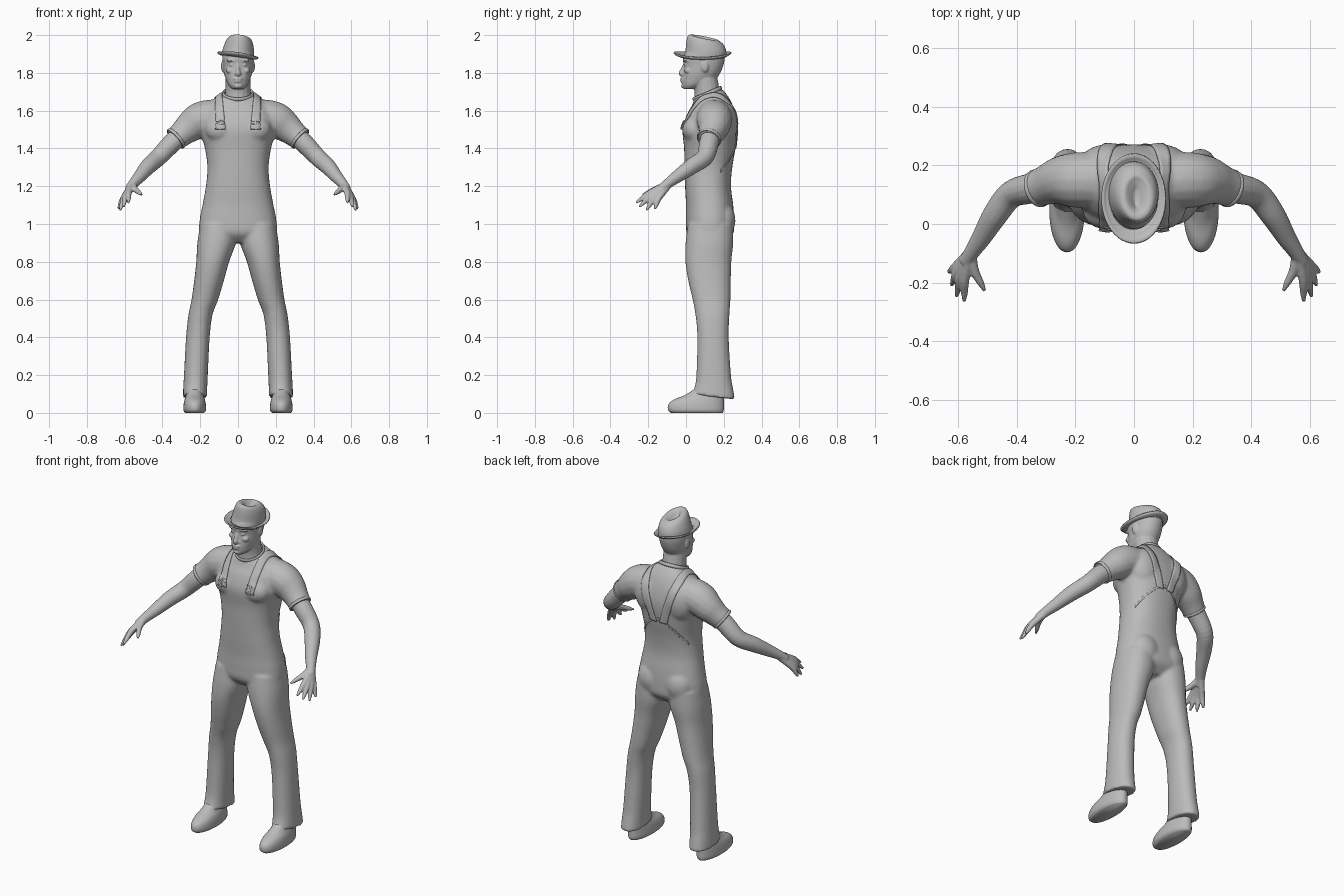
import bpy, bmesh, math
from mathutils import Vector, Matrix

cube = bpy.data.objects.get("Cube")
if cube:
    bpy.data.objects.remove(cube)

grey = bpy.data.materials.new("plain_grey")
grey.use_nodes = True
grey.diffuse_color = (0.5, 0.5, 0.5, 1)
grey.node_tree.nodes["Principled BSDF"].inputs["Base Color"].default_value = (0.5, 0.5, 0.5, 1)


def spline(keys, n=5):
    """Smooth curve through tuples of any length."""
    k = [Vector(p) for p in keys]
    out = []
    for i in range(len(k) - 1):
        a, b, c, d = k[max(i - 1, 0)], k[i], k[i + 1], k[min(i + 2, len(k) - 1)]
        for j in range(n):
            t = j / n
            out.append(b + (c - a) * (t / 2) + (a * 2 - b * 5 + c * 4 - d) * (t * t / 2)
                       + (b * 3 - a - c * 3 + d) * (t ** 3 / 2))
    return out + [k[-1]]


def skin(bm, rings, caps=True):
    loops = [[bm.verts.new(p) for p in ring] for ring in rings]
    n = len(loops[0])
    for a, b in zip(loops, loops[1:]):
        for i in range(n):
            bm.faces.new((a[i], a[(i + 1) % n], b[(i + 1) % n], b[i]))
    if caps:
        bm.faces.new(loops[0][::-1])
        bm.faces.new(loops[-1])


def stack(bm, keys, side=1, power=2.3, n=5):
    """Loft of level sections (z, x0, x1, y0, y1, tilt)."""
    rings = []
    for z, x0, x1, y0, y1, tilt in spline(keys, n):
        ring = []
        for i in range(40):
            c, s = math.cos(i * math.tau / 40), math.sin(i * math.tau / 40)
            dx = math.copysign(abs(c) ** (2 / power), c) * (x1 - x0) / 2
            dy = math.copysign(abs(s) ** (2 / power), s) * (y1 - y0) / 2
            ring.append((side * ((x0 + x1) / 2 + dx), (y0 + y1) / 2 + dy, z + tilt * dy))
        rings.append(ring)
    skin(bm, rings)


def tube(bm, keys, side=1):
    """Round limb through points (x, y, z, radius)."""
    pts = spline(keys)
    rings = []
    for i, p in enumerate(pts):
        d = (pts[min(i + 1, len(pts) - 1)] - pts[max(i - 1, 0)]).to_3d()
        q = d.to_track_quat('Z', 'Y')
        ring = [p.to_3d() + q @ Vector((math.cos(a), math.sin(a), 0)) * p[3]
                for a in (j * math.tau / 16 for j in range(16))]
        rings.append([(side * v.x, v.y, v.z) for v in ring])
    skin(bm, rings)


def blob(bm, pos, size, side=1):
    m = Matrix.Translation((side * pos[0], pos[1], pos[2])) @ Matrix.Diagonal((*size, 1))
    bmesh.ops.create_uvsphere(bm, u_segments=20, v_segments=12, radius=1, matrix=m)


def finish(name, bm, voxel=0, smooth=4):
    bmesh.ops.recalc_face_normals(bm, faces=bm.faces)
    me = bpy.data.meshes.new(name)
    bm.to_mesh(me)
    bm.free()
    me.materials.append(grey)
    for p in me.polygons:
        p.use_smooth = True
    ob = bpy.data.objects.new(name, me)
    bpy.context.collection.objects.link(ob)
    if voxel:
        r = ob.modifiers.new("fuse", 'REMESH')
        r.mode, r.voxel_size, r.use_smooth_shade = 'VOXEL', voxel, True
        s = ob.modifiers.new("soften", 'SMOOTH')
        s.factor, s.iterations = 0.5, smooth
    return ob


# Overalls and shirt as one fused body
bm = bmesh.new()
stack(bm, [(0.9, -.13, .13, .05, .2, 0), (0.95, -.2, .2, .005, .25, 0), (1.02, -.203, .203, 0, .255, 0),
           (1.1, -.188, .188, 0, .25, 0), (1.2, -.17, .17, -.005, .238, 0), (1.3, -.162, .162, -.008, .245, 0),
           (1.4, -.175, .175, -.01, .262, 0), (1.5, -.2, .2, -.018, .272, 0), (1.58, -.19, .19, .005, .262, 0),
           (1.64, -.15, .15, .03, .235, .15), (1.69, -.085, .085, .045, .195, .3)])
for s in (1, -1):
    stack(bm, [(.085, .163, .292, .03, .26, -.12), (.13, .163, .29, .045, .25, -.05), (.2, .16, .286, .055, .238, 0),
               (.4, .15, .275, .06, .226, 0), (.52, .135, .262, .05, .23, 0), (.6, .105, .246, .035, .235, 0),
               (.7, .075, .232, .012, .237, 0), (.8, .047, .221, -.003, .24, 0), (.9, .012, .215, -.002, .25, 0),
               (1.0, .005, .2, .01, .25, 0)], s, 2.2)
    tube(bm, [(.05, .15, 1.57, .08), (.13, .15, 1.565, .095), (.2, .15, 1.55, .095), (.25, .148, 1.517, .085),
              (.295, .135, 1.48, .07), (.333, .12, 1.448, .063)], s)
    blob(bm, (.09, .045, 1.5), (.085, .065, .07), s)
    blob(bm, (.085, .19, 1.02), (.09, .072, .1), s)
    blob(bm, (.09, .2, 1.53), (.1, .073, .12), s)
clothes = finish("overalls_and_shirt", bm, .009)

# Arms with hands
hand = [((.56, -.12, 1.2), (.545, -.16, 1.185), (.51, -.228, 1.155)),
        ((.572, -.13, 1.2), (.578, -.19, 1.165), (.58, -.265, 1.112)),
        ((.575, -.12, 1.195), (.592, -.18, 1.155), (.607, -.248, 1.09)),
        ((.575, -.115, 1.188), (.603, -.165, 1.145), (.624, -.21, 1.072)),
        ((.57, -.105, 1.182), (.608, -.145, 1.135), (.634, -.165, 1.08))]
for s, label in ((1, "left"), (-1, "right")):
    bm = bmesh.new()
    tube(bm, [(.27, .14, 1.5, .05), (.35, .122, 1.428, .052), (.42, .1, 1.355, .047), (.475, .03, 1.305, .043),
              (.52, -.045, 1.252, .034), (.553, -.095, 1.215, .027), (.575, -.13, 1.185, .025)], s)
    for root, knuckle, tip in hand:
        wrist = Vector((.552, -.09, 1.215)).lerp(Vector(root), .5)
        tube(bm, [(*wrist, .018), (*knuckle, .016), (*Vector(knuckle).lerp(Vector(tip), .6), .012), (*tip, .006)], s)
    finish(label + "_arm", bm, .005, 3)

    # Shoes
    bm = bmesh.new()
    stack(bm, [(0, .18, .28, -.08, .195, 0), (.015, .169, .289, -.095, .2, 0), (.045, .17, .288, -.093, .2, 0),
               (.07, .175, .283, -.065, .2, 0), (.095, .183, .275, -.005, .2, 0),
               (.13, .188, .27, .05, .198, 0)], s, 2.1)
    finish(label + "_shoe", bm)

# Head with neck and facial features
bm = bmesh.new()
stack(bm, [(1.715, -.03, .03, -.012, .05, 0), (1.735, -.05, .05, -.02, .1, 0), (1.765, -.064, .064, -.022, .155, 0),
           (1.8, -.075, .075, -.017, .182, 0), (1.84, -.08, .08, -.012, .198, 0), (1.88, -.083, .083, -.016, .205, 0),
           (1.93, -.078, .078, .005, .2, 0)], 1, 2.1)
tube(bm, [(0, .12, 1.62, .078), (0, .112, 1.7, .067), (0, .1, 1.77, .066)])
tube(bm, [(0, -.006, 1.85, .008), (0, -.02, 1.815, .01), (0, -.026, 1.797, .014), (0, -.016, 1.788, .01)])
blob(bm, (0, -.018, 1.768), (.026, .013, .007))
blob(bm, (0, -.017, 1.755), (.022, .013, .008))
blob(bm, (0, -.01, 1.73), (.022, .016, .013))
for s in (1, -1):
    blob(bm, (.035, -.002, 1.866), (.026, .014, .008), s)
    blob(bm, (.032, .002, 1.842), (.015, .013, .008), s)
    blob(bm, (.043, .01, 1.812), (.02, .02, .016), s)
    blob(bm, (.01, -.017, 1.795), (.009, .011, .007), s)
    blob(bm, (.08, .1, 1.835), (.01, .02, .032), s)
finish("head", bm, .005, 3)


# Hat: creased crown and curled brim
def lean(ob):
    pivot = Matrix.Translation((0, .09, 1.9))
    ob.data.transform(pivot @ Matrix.Rotation(.13, 4, 'Y') @ pivot.inverted())


bm = bmesh.new()
stack(bm, [(1.885, -.086, .086, -.012, .214, 0), (1.92, -.083, .083, -.003, .212, 0),
           (1.96, -.073, .073, .003, .2, -.12), (1.982, -.06, .06, .012, .182, -.2), (1.988, -.044, .044, .03, .165, -.2),
           (1.98, -.028, .028, .045, .145, -.2), (1.965, -.01, .01, .06, .12, -.1)], 1, 2)
lean(finish("hat_crown", bm))

bm = bmesh.new()
rings = []
for f, lift in ((0, 0), (.35, -.002), (.7, .001), (1, .008)):
    ring = []
    for i in range(48):
        c, s = math.cos(i * math.tau / 48), math.sin(i * math.tau / 48)
        ring.append(((.082 + .025 * f) * c, .087 + (.105 + .045 * f) * s, 1.89 + lift + .012 * f * s * s))
    rings.append(ring)
skin(bm, rings, False)
brim = finish("hat_brim", bm)
brim.modifiers.new("thickness", 'SOLIDIFY').thickness = .007
lean(brim)

# Tilted shirt collar and sleeve hems
def hoop(name, centre, normal, rx, ry, r):
    q = Vector(normal).to_track_quat('Z', 'Y')
    bm = bmesh.new()
    rings = []
    for i in range(41):
        a = i * math.tau / 40
        out = Vector((math.cos(a) * rx, math.sin(a) * ry, 0))
        rings.append([Vector(centre) + q @ (out + out.normalized() * r * math.cos(b) + Vector((0, 0, 1.8 * r * math.sin(b))))
                      for b in (k * math.tau / 8 for k in range(8))])
    skin(bm, rings, False)
    bmesh.ops.remove_doubles(bm, verts=bm.verts, dist=.0001)
    finish(name, bm)


hoop("collar", (0, .113, 1.69), (0, -.42, 1), .078, .078, .006)
for s, label in ((1, "left"), (-1, "right")):
    hoop(label + "_sleeve_hem", (s * .328, .122, 1.453), (s * .73, -.25, -.63), .061, .061, .005)


# Cloth strips laid on the body
def strip(name, keys, width, across, lift):
    bm = bmesh.new()
    rows = [[bm.verts.new(p + Vector(across) * width * (k / 4 - .5)) for k in range(5)] for p in spline(keys, 8)]
    for a, b in zip(rows, rows[1:]):
        for k in range(4):
            bm.faces.new((a[k], a[k + 1], b[k + 1], b[k]))
    ob = finish(name, bm)
    w = ob.modifiers.new("lay", 'SHRINKWRAP')
    w.target, w.wrap_mode, w.offset = clothes, 'ABOVE_SURFACE', lift
    ob.modifiers.new("thickness", 'SOLIDIFY').thickness = .004
    ob.modifiers["thickness"].offset = 0


for s, label in ((1, "left"), (-1, "right")):
    strip(label + "_strap", [(s * .09, -.02, 1.5), (s * .1, .0, 1.58), (s * .108, .06, 1.66), (s * .108, .14, 1.69),
                             (s * .1, .24, 1.63), (s * .07, .28, 1.52), (s * .035, .28, 1.4)], .05, (1, 0, 0), .003)
    for z in (1.505, 1.53, 1.55):
        strip(label + "_buckle_bar", [(s * .07, -.02, z), (s * .12, -.02, z)], .007, (0, 0, 1), .008)
    strip(label + "_buckle_post", [(s * .095, -.02, 1.5), (s * .095, -.02, 1.555)], .01, (1, 0, 0), .008)
strip("back_panel_edge", [(-.17, .2, 1.28), (-.1, .27, 1.36), (0, .28, 1.42), (.1, .27, 1.36), (.17, .2, 1.28)],
      .015, (0, 0, 1), .002)
